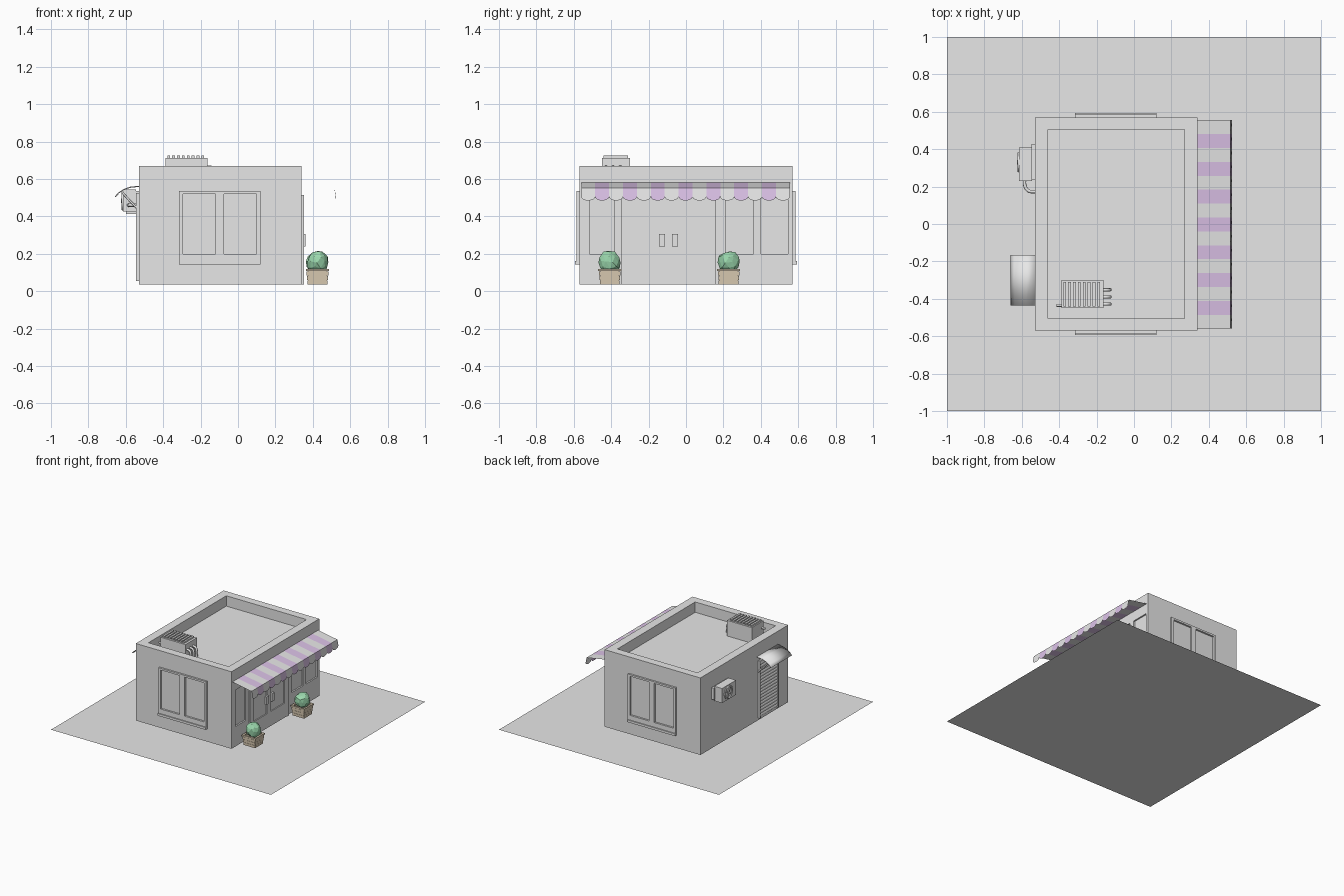
import bpy, bmesh, math, random
from mathutils import Vector, Matrix

if "Cube" in bpy.data.objects:
    bpy.data.objects.remove(bpy.data.objects["Cube"])

random.seed(4)


def material(name, rgb):
    m = bpy.data.materials.new(name)
    m.diffuse_color = (*rgb, 1)
    m.use_nodes = True
    m.node_tree.nodes["Principled BSDF"].inputs["Base Color"].default_value = m.diffuse_color
    return m


GREY = material("plain_grey", (0.8, 0.8, 0.8))
LILAC = material("lilac", (0.73, 0.55, 0.82))
GREEN = material("leaf_green", (0.33, 0.69, 0.42))
WOOD = material("pale_wood", (0.67, 0.57, 0.43))


def finish(name, bm, *mats, smooth=False):
    me = bpy.data.meshes.new(name)
    bm.normal_update()
    bm.to_mesh(me)
    bm.free()
    ob = bpy.data.objects.new(name, me)
    bpy.context.collection.objects.link(ob)
    for m in mats:
        me.materials.append(m)
    if smooth:
        bpy.ops.object.select_all(action='DESELECT')
        ob.select_set(True)
        bpy.context.view_layer.objects.active = ob
        bpy.ops.object.shade_smooth_by_angle(angle=math.radians(40))
    return ob


def add_box(bm, x0, x1, y0, y1, z0, z1):
    c = Vector(((x0 + x1) / 2, (y0 + y1) / 2, (z0 + z1) / 2))
    s = Matrix.Diagonal((abs(x1 - x0), abs(y1 - y0), abs(z1 - z0), 1))
    return bmesh.ops.create_cube(bm, size=1, matrix=Matrix.Translation(c) @ s)["verts"]


def boxes(name, items, mat=GREY):
    bm = bmesh.new()
    for b in items:
        add_box(bm, *b)
    return finish(name, bm, mat)


def sheet(name, pts, y0, y1):
    """Extrude an open xz profile along y."""
    bm = bmesh.new()
    rows = [[bm.verts.new((x, y, z)) for x, z in pts] for y in (y0, y1)]
    for i in range(len(pts) - 1):
        bm.faces.new((rows[0][i], rows[1][i], rows[1][i + 1], rows[0][i + 1]))
    return finish(name, bm, GREY, smooth=True)


def tube(name, pts, r):
    cu = bpy.data.curves.new(name, 'CURVE')
    cu.dimensions = '3D'
    cu.bevel_depth = r
    cu.bevel_resolution = 2
    cu.use_fill_caps = True
    cu.resolution_u = 5
    sp = cu.splines.new('BEZIER')
    sp.bezier_points.add(len(pts) - 1)
    for p, co in zip(sp.bezier_points, pts):
        p.co = co
        p.handle_left_type = p.handle_right_type = 'AUTO'
    ob = bpy.data.objects.new(name, cu)
    bpy.context.collection.objects.link(ob)
    cu.materials.append(GREY)


# ground sheet
bm = bmesh.new()
bmesh.ops.create_grid(bm, x_segments=1, y_segments=1, size=1)
finish("ground_sheet", bm, GREY)

# building with sunken roof, door recess and shop window recesses
Z0 = 0.037
walls = boxes("building", [(-0.53, 0.34, -0.57, 0.57, Z0, 0.67)])
cutters = [(-0.46, 0.27, -0.505, 0.505, 0.585, 0.8)]
cutters += [(0.328, 0.4, a, b, 0.20, 0.50) for a, b in ((-0.515, -0.385), (0.21, 0.36), (0.40, 0.545))]
cut = boxes("building_cutter", cutters)
cut.hide_render = True
mod = walls.modifiers.new("recesses", 'BOOLEAN')
mod.operation = 'DIFFERENCE'
mod.solver = 'EXACT'
mod.object = cut
bpy.context.view_layer.objects.active = walls
walls.select_set(True)
bpy.ops.object.modifier_apply(modifier="recesses")
bpy.data.objects.remove(cut, do_unlink=True)

# side windows with sills
for s, side in ((-1, "front"), (1, "back")):
    a, b = s * 0.565, s * 0.585
    boxes("side_window_" + side, [
        (-0.315, -0.295, a, b, 0.16, 0.535), (0.10, 0.12, a, b, 0.16, 0.535),
        (-0.12, -0.075, a, b, 0.20, 0.52), (-0.295, 0.10, a, b, 0.52, 0.535),
        (-0.295, 0.10, a, b, 0.16, 0.20), (-0.315, 0.12, a, s * 0.593, 0.143, 0.162)])

# double entrance door
X = (0.335, 0.352)
boxes("door_frame", [(*X, -0.345, -0.315, Z0, 0.515), (*X, 0.13, 0.157, Z0, 0.515),
                     (*X, -0.315, 0.13, 0.49, 0.515)])
for y0, y1, nm in ((-0.315, -0.097, "left"), (-0.092, 0.13, "right")):
    boxes("door_leaf_" + nm, [(0.335, 0.348, y0, y1, Z0, 0.155), (0.335, 0.348, y0, y0 + 0.024, 0.155, 0.49),
                              (0.335, 0.348, y1 - 0.024, y1, 0.155, 0.49),
                              (0.335, 0.348, y0 + 0.024, y1 - 0.024, 0.465, 0.49)])
boxes("door_handles", [(0.346, 0.361, -0.145, -0.112, 0.24, 0.305),
                       (0.346, 0.361, -0.075, -0.042, 0.24, 0.305)])

# striped awning: 15 sloping strips, each ending in a rounded flap
bm = bmesh.new()
w = 1.115 / 15
for i in range(15):
    y0 = -0.56 + i * w
    y1 = y0 + w
    top = [bm.verts.new(p) for p in ((0.34, y0, 0.582), (0.515, y0, 0.552), (0.515, y1, 0.552), (0.34, y1, 0.582))]
    arc = [bm.verts.new((0.524, (y0 + y1) / 2 + math.cos(t) * w / 2, 0.506 - math.sin(t) * 0.021))
           for t in [math.pi * k / 8 for k in range(9)]]
    for f in (bm.faces.new(top), bm.faces.new([top[2], top[1]] + arc[::-1])):
        f.material_index = i % 2
finish("awning", bm, GREY, LILAC)

# planters with bushes
for cy, nm in ((-0.408, "left"), (0.228, "right")):
    cx = 0.425
    bm = bmesh.new()
    add_box(bm, cx - 0.05, cx + 0.05, cy - 0.05, cy + 0.05, Z0, 0.108)
    for k in range(3):
        h = 0.053 + 0.0025 * k
        z = Z0 + k * 0.0235
        for s in (-1, 1):
            add_box(bm, cx + s * (h - 0.008), cx + s * h, cy - h, cy + h, z, z + 0.021)
            add_box(bm, cx - h + 0.008, cx + h - 0.008, cy + s * (h - 0.008), cy + s * h, z, z + 0.021)
    for s in (-1, 1):
        add_box(bm, cx + s * 0.047, cx + s * 0.062, cy - 0.062, cy + 0.062, 0.108, 0.12)
        add_box(bm, cx - 0.047, cx + 0.047, cy + s * 0.047, cy + s * 0.062, 0.108, 0.12)
    finish("planter_" + nm, bm, WOOD)
    bm = bmesh.new()
    bmesh.ops.create_icosphere(bm, subdivisions=2, radius=0.06, matrix=Matrix.Translation((cx, cy, 0.157)))
    for v in bm.verts:
        v.co += Vector([random.uniform(-0.005, 0.005) for _ in range(3)])
    finish("bush_" + nm, bm, GREEN)

# rooftop cooling unit with slatted top, pipes and valve
boxes("roof_unit", [(-0.388, -0.163, -0.45, -0.30, 0.585, 0.713)])
boxes("roof_unit_slats", [(-0.378 + i * 0.026, -0.363 + i * 0.026, -0.44, -0.31, 0.71, 0.725) for i in range(8)])
for i, y in enumerate((-0.352, -0.39, -0.428)):
    tube("roof_pipe_%d" % i, [(-0.17, y, 0.665), (-0.14, y, 0.66), (-0.13, y, 0.64), (-0.13, y, 0.585)], 0.009)
tube("roof_valve", [(-0.38, -0.435, 0.66), (-0.415, -0.435, 0.66)], 0.008)

# wall cooling unit with fan, brackets and pipe
boxes("wall_unit", [(-0.615, -0.545, 0.23, 0.41, 0.425, 0.545), (-0.55, -0.525, 0.235, 0.425, 0.44, 0.535)])
boxes("wall_unit_brackets", [(-0.60, -0.53, y, y + 0.012, 0.413, 0.426) for y in (0.26, 0.37)])
bm = bmesh.new()
face_out = Matrix.Translation((-0.617, 0.33, 0.485)) @ Matrix.Rotation(math.pi / 2, 4, 'Y')
bmesh.ops.create_cone(bm, cap_ends=True, segments=12, radius1=0.012, radius2=0.012, depth=0.016, matrix=face_out)
for k in range(4):
    vs = add_box(bm, -0.622, -0.617, 0.324, 0.336, 0.485, 0.53)
    bmesh.ops.rotate(bm, verts=vs, cent=(-0.617, 0.33, 0.485), matrix=Matrix.Rotation(k * math.pi / 2 + 0.5, 3, 'X'))
finish("wall_unit_fan", bm, GREY)
ring = [(-0.617, 0.33 + 0.048 * math.cos(k * math.pi / 8), 0.485 + 0.048 * math.sin(k * math.pi / 8))
        for k in range(17)]
tube("wall_unit_ring", ring, 0.006)
tube("wall_unit_pipe", [(-0.585, 0.24, 0.46), (-0.583, 0.205, 0.46), (-0.565, 0.178, 0.46), (-0.525, 0.172, 0.46)], 0.009)

# roller shutter with frame and canopy on the back wall
n = 18
wave = [(-0.536 - 0.006 * abs(math.sin(math.pi * k / 4)), 0.06 + 0.45 * k / (4 * n)) for k in range(4 * n + 1)]
sheet("back_shutter", wave, -0.195, -0.415)
boxes("back_shutter_frame", [(-0.545, -0.525, -0.195, -0.18, 0.055, 0.52), (-0.545, -0.525, -0.43, -0.415, 0.055, 0.52),
                             (-0.545, -0.525, -0.43, -0.18, 0.51, 0.525)])
canopy = sheet("back_canopy", [(-0.53, 0.558), (-0.575, 0.553), (-0.61, 0.541), (-0.635, 0.524), (-0.655, 0.503)],
               -0.165, -0.435)
canopy.modifiers.new("thickness", 'SOLIDIFY').thickness = 0.006
for y, nm in ((-0.18, "a"), (-0.42, "b")):
    tube("canopy_bracket_" + nm, [(-0.53, y, 0.435), (-0.575, y, 0.48), (-0.62, y, 0.53)], 0.006)
